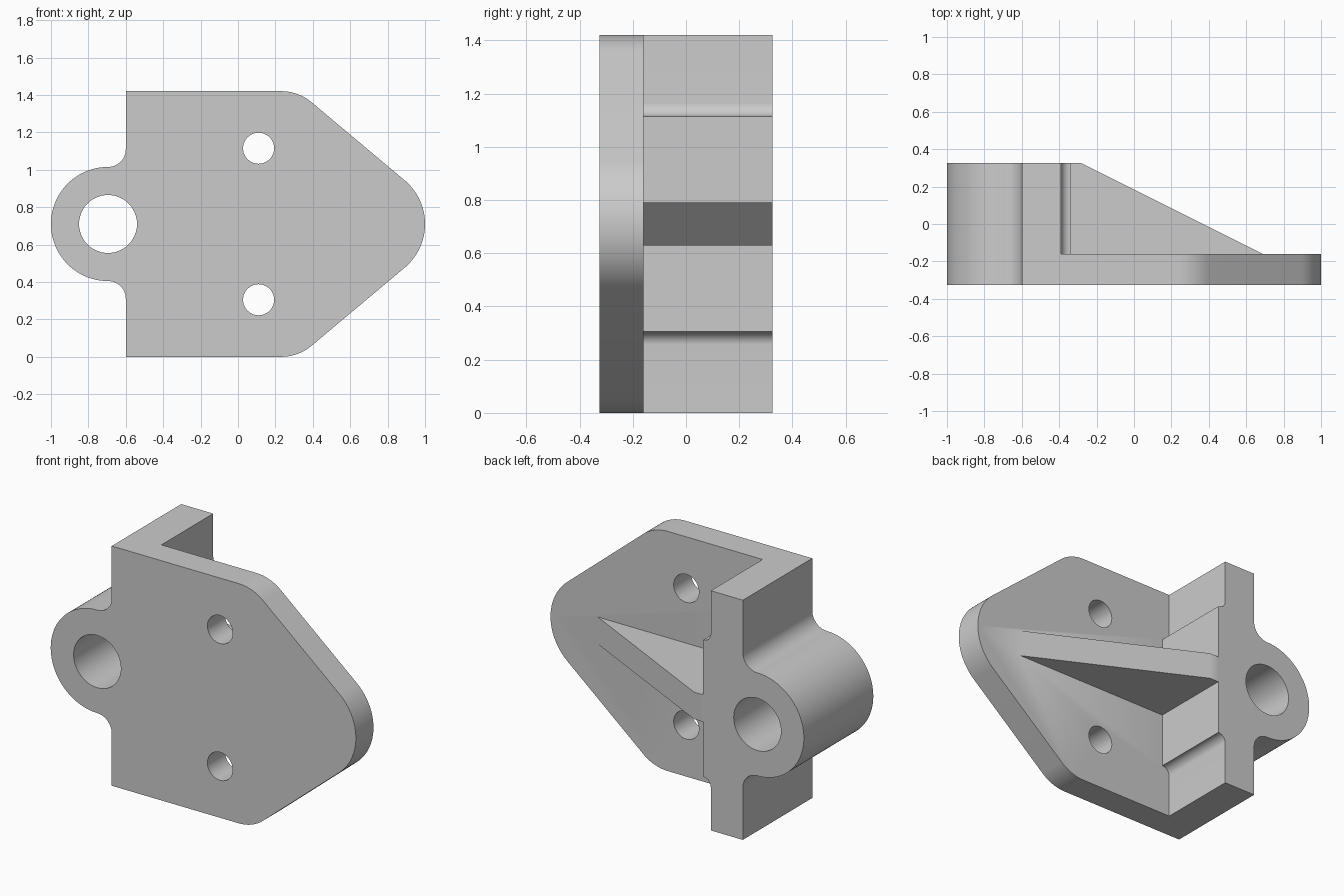
import bpy, bmesh
from math import sin, cos, radians

if "Cube" in bpy.data.objects:
    bpy.data.objects.remove(bpy.data.objects["Cube"], do_unlink=True)

MID = 0.71                      # height of the symmetry plane, half the total height
FRONT, FACE, BACK = -0.325, -0.16, 0.325
EYE_X, EYE_R = -0.695, 0.305    # pivot eye

grey = bpy.data.materials.new("plain grey")
grey.use_nodes = True
grey.diffuse_color = (0.6, 0.6, 0.6, 1)
grey.node_tree.nodes["Principled BSDF"].inputs["Base Color"].default_value = (0.6, 0.6, 0.6, 1)


def arc(cx, cz, r, start, end, steps=12):
    angles = [radians(start + (end - start) * i / steps) for i in range(steps + 1)]
    return [(cx + r * cos(a), cz + r * sin(a)) for a in angles]


def mirrored(upper):
    """Close an upper half profile with its reflection in the symmetry plane."""
    return upper + [(x, -z) for x, z in reversed(upper) if z > 0.0001]


def prism(name, points, axis, low, high):
    """Extrude a profile along y (points are x, z) or along z (points are x, y)."""
    bm = bmesh.new()

    def place(p, d):
        return (p[0], d, p[1] + MID) if axis == "y" else (p[0], p[1], d + MID)

    a = [bm.verts.new(place(p, low)) for p in points]
    b = [bm.verts.new(place(p, high)) for p in points]
    bm.faces.new(a)
    bm.faces.new(b[::-1])
    for i in range(len(a)):
        j = (i + 1) % len(a)
        bm.faces.new((a[i], b[i], b[j], a[j]))
    bmesh.ops.recalc_face_normals(bm, faces=bm.faces)
    mesh = bpy.data.meshes.new(name)
    bm.to_mesh(mesh)
    bm.free()
    obj = bpy.data.objects.new(name, mesh)
    obj.data.materials.append(grey)
    bpy.context.collection.objects.link(obj)
    return obj


def combine(target, other, operation):
    mod = target.modifiers.new(operation, "BOOLEAN")
    mod.operation, mod.solver, mod.object = operation, "EXACT", other
    bpy.context.view_layer.objects.active = target
    bpy.ops.object.modifier_apply(modifier=mod.name)
    bpy.data.objects.remove(other, do_unlink=True)


# Rounded eye blending into the upright edge, shared by plate and wall
eye = arc(EYE_X, 0, EYE_R, 180, 90, 24)
blend = arc(EYE_X, EYE_R + 0.095, 0.095, -90, 0)[1:]
left_edge = eye + blend + [(-0.6, MID)]

# Mounting plate with tapered, rounded nose
nose = arc(0.232, MID - 0.25, 0.25, 90, 50) + arc(0.695, 0, 0.305, 50, 0)
bracket = prism("bracket", mirrored(left_edge + nose), "y", FRONT, FACE)

# Upright wall with a thicker, filleted middle
step = [(-0.39, MID)] + arc(-0.34, 0.455, 0.05, 180, 270)
wall = prism("wall", mirrored(left_edge + step), "y", FRONT, BACK)
combine(bracket, wall, "UNION")

# Triangular stiffening rib, sunk into the wall and plate
rib_side = [(-0.45, -0.22), (-0.45, BACK), (-0.28, BACK), (0.69, FACE), (0.69, -0.22)]
rib = prism("rib", rib_side, "z", -0.08, 0.08)
combine(bracket, rib, "UNION")

# Pivot bore and two bolt holes
for x, z, r in ((EYE_X, 0, 0.155), (0.11, 0.405, 0.083), (0.11, -0.405, 0.083)):
    cutter = prism("hole_cutter", arc(x, z, r, 0, 360, 48)[:-1], "y", -0.5, 0.5)
    cutter.hide_render = True
    combine(bracket, cutter, "DIFFERENCE")

# Smooth curved walls, crisp edges
bpy.ops.object.select_all(action="DESELECT")
bracket.select_set(True)
bpy.context.view_layer.objects.active = bracket
bpy.ops.object.shade_smooth_by_angle(angle=radians(30))
